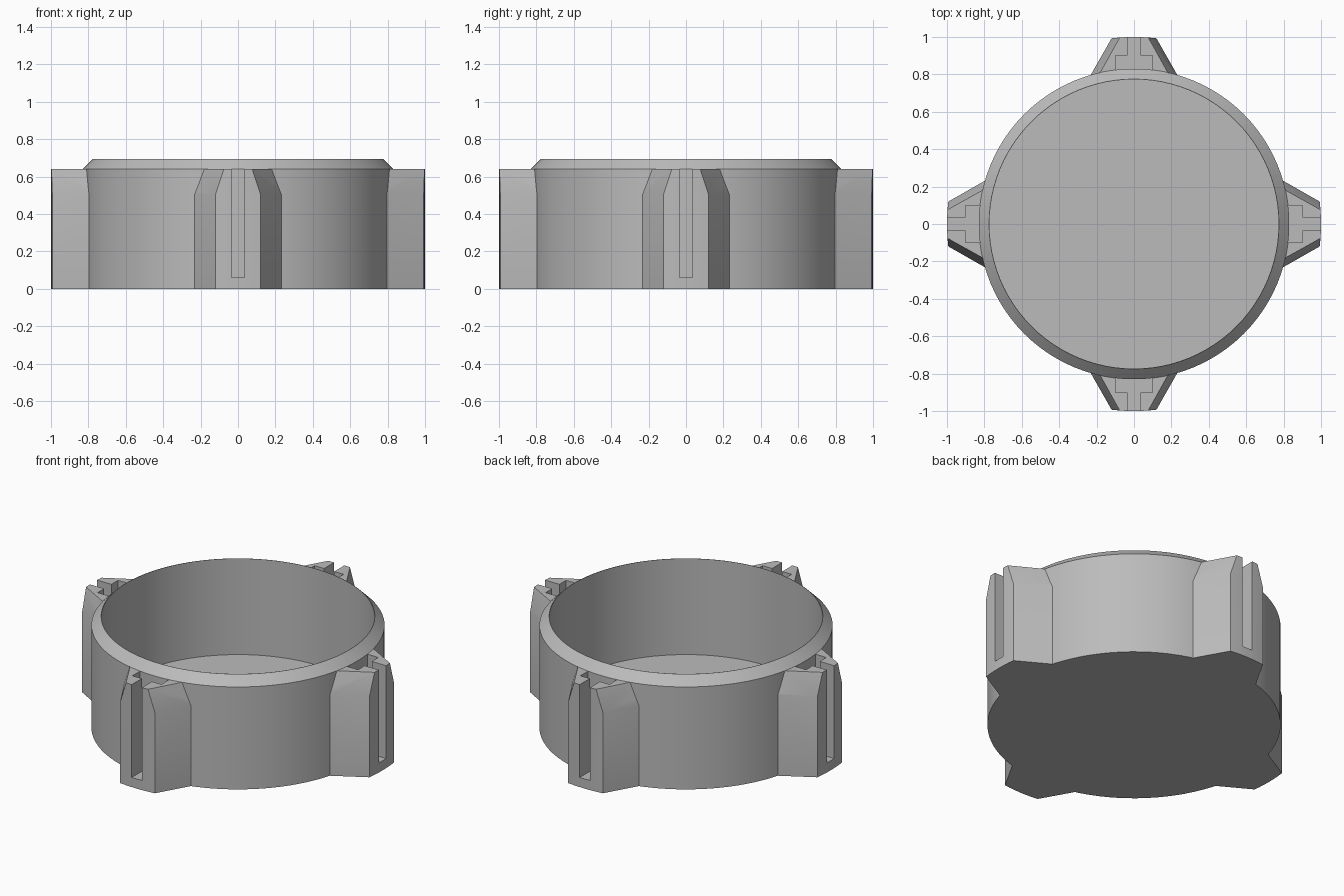
import bpy, bmesh
from math import sin, cos, asin, sqrt, pi, radians
from mathutils import Matrix

cube = bpy.data.objects.get("Cube")
if cube:
    bpy.data.objects.remove(cube, do_unlink=True)

OUTER, INNER, FLOOR = 0.83, 0.775, 0.095
SHOULDER, RIM = 0.64, 0.695

grey = bpy.data.materials.new("plain grey")
grey.use_nodes = True
colour = (0.5, 0.5, 0.5, 1)
grey.diffuse_color = colour
grey.node_tree.nodes["Principled BSDF"].inputs["Base Color"].default_value = colour


def make_object(name, bm):
    bmesh.ops.recalc_face_normals(bm, faces=bm.faces)
    mesh = bpy.data.meshes.new(name)
    bm.to_mesh(mesh)
    bm.free()
    mesh.materials.append(grey)
    ob = bpy.data.objects.new(name, mesh)
    bpy.context.collection.objects.link(ob)
    return ob


def loft(bm, rings):
    """Skin closed rings of points and cap both ends."""
    loops = [[bm.verts.new(p) for p in ring] for ring in rings]
    n = len(loops[0])
    for a, b in zip(loops, loops[1:]):
        for i in range(n):
            j = (i + 1) % n
            bm.faces.new((a[i], a[j], b[j], b[i]))
    bm.faces.new(loops[0][::-1])
    bm.faces.new(loops[-1])


def four_around(bm):
    """Repeat the geometry at each quarter turn."""
    source = bm.verts[:] + bm.edges[:] + bm.faces[:]
    for k in (1, 2, 3):
        copy = bmesh.ops.duplicate(bm, geom=source)["geom"]
        verts = [v for v in copy if isinstance(v, bmesh.types.BMVert)]
        bmesh.ops.rotate(bm, verts=verts, matrix=Matrix.Rotation(k * pi / 2, 3, "Z"))


def boolean(target, other, operation):
    mod = target.modifiers.new(operation.lower(), "BOOLEAN")
    mod.object, mod.operation, mod.solver = other, operation, "EXACT"
    bpy.context.view_layer.objects.active = target
    bpy.ops.object.modifier_apply(modifier=mod.name)
    bpy.data.objects.remove(other, do_unlink=True)


# Cup: chamfered outside up to a thin rim, then down to the floor
SEGMENTS = 96
bm = bmesh.new()
profile = [(OUTER, 0), (OUTER, SHOULDER), (INNER, RIM), (INNER - 0.002, RIM), (INNER - 0.002, FLOOR)]
loft(bm, [[(r * cos(2 * pi * i / SEGMENTS), r * sin(2 * pi * i / SEGMENTS), z)
           for i in range(SEGMENTS)] for r, z in profile])
cup = make_object("cup_with_lugs", bm)


# Lugs: tapered blocks with a rounded outer face and slanted upper cheeks
def lug_section(inset, z):
    tip, root = 0.12 - inset, 0.241 - inset
    span = asin(tip)
    steps = 6
    arc = [(sin(span * (1 - 2 * i / steps)), cos(span * (1 - 2 * i / steps)), z)
           for i in range(steps + 1)]
    return arc + [(-root, 0.78, z), (root, 0.78, z)]


bm = bmesh.new()
loft(bm, [lug_section(0, 0), lug_section(0, 0.505), lug_section(0.044, SHOULDER)])
four_around(bm)
lugs = make_object("lugs", bm)

# T-shaped slots, open at the top and on the outer face
half = [(0.035, 1.1), (0.035, 0.9), (0.1, 0.9), (0.1, 0.8)]
outline = half + [(-x, y) for x, y in reversed(half)]
bm = bmesh.new()
loft(bm, [[(x, y, z) for x, y in outline] for z in (0.06, 0.8)])
four_around(bm)
slots = make_object("slots", bm)
slots.hide_render = True

boolean(lugs, slots, "DIFFERENCE")
boolean(cup, lugs, "UNION")

# Smooth the round walls, keep the edges crisp
bpy.ops.object.select_all(action="DESELECT")
cup.select_set(True)
bpy.context.view_layer.objects.active = cup
bpy.ops.object.shade_smooth_by_angle(angle=radians(20))
